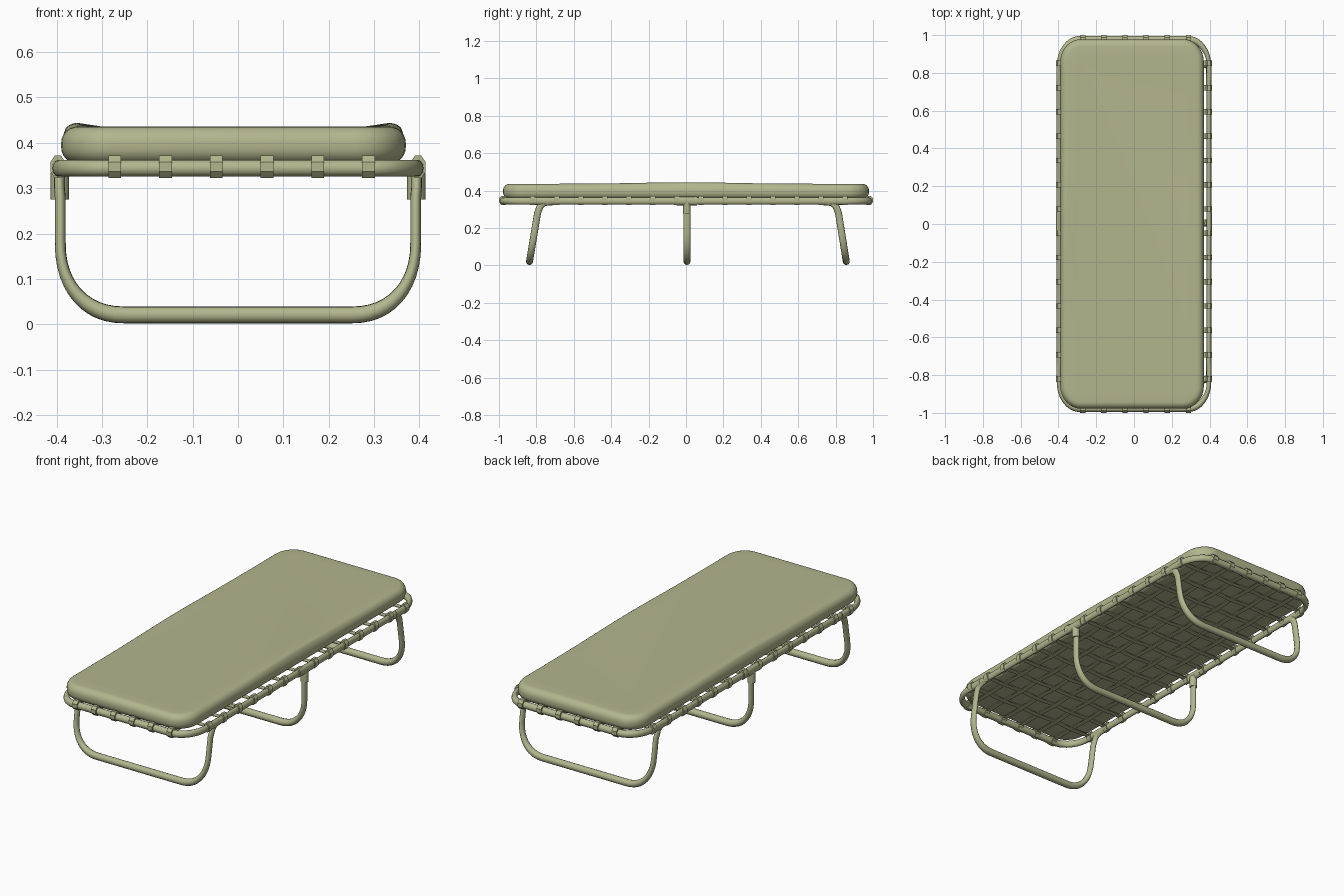
import bpy, bmesh, math

if "Cube" in bpy.data.objects:
    bpy.data.objects.remove(bpy.data.objects["Cube"])

SX = 0.65          # tubes are oval: narrower across the bed
RAIL_Z = 0.344
mat = bpy.data.materials.new("khaki")
mat.diffuse_color = (0.45, 0.47, 0.27, 1)
mat.use_nodes = True
mat.node_tree.nodes["Principled BSDF"].inputs["Base Color"].default_value = mat.diffuse_color


def finish(ob, angle=40):
    ob.data.materials.clear()
    ob.data.materials.append(mat)
    bpy.ops.object.select_all(action='DESELECT')
    ob.select_set(True)
    bpy.context.view_layer.objects.active = ob
    if ob.type == 'CURVE':
        bpy.ops.object.convert(target='MESH')
    bpy.ops.object.shade_smooth_by_angle(angle=math.radians(angle))


def tube(name, pts, r=0.0185, cyclic=False, sx=SX, res=4):
    cu = bpy.data.curves.new(name, 'CURVE')
    cu.dimensions = '3D'
    cu.bevel_depth = r
    cu.bevel_resolution = res
    cu.use_fill_caps = True
    sp = cu.splines.new('POLY')
    sp.points.add(len(pts) - 1)
    for p, (x, y, z) in zip(sp.points, pts):
        p.co = (x / sx, y, z, 1)
    sp.use_cyclic_u = cyclic
    ob = bpy.data.objects.new(name, cu)
    bpy.context.collection.objects.link(ob)
    ob.scale.x = sx
    finish(ob)
    return ob


def outline(hx, hy, rx, ry, n=10, side=1):
    """Rounded rectangle, anticlockwise, with extra points on the long sides."""
    pts = []
    for k, (sx, sy) in enumerate([(1, 1), (-1, 1), (-1, -1), (1, -1)]):
        for i in range(n + 1):
            a = math.pi / 2 * (k + i / n)
            pts.append((sx * (hx - rx) + rx * math.cos(a), sy * (hy - ry) + ry * math.sin(a)))
        if k % 2 == 1:
            y0 = sy * (hy - ry)
            pts += [(sx * hx, y0 - 2 * y0 * j / side) for j in range(1, side)]
    return pts


# Main frame rail
tube("frame_rail", [(x, y, RAIL_Z) for x, y in outline(0.397, 0.977, 0.11, 0.14)], cyclic=True)


# Mattress lofted from inset outlines, long edges slightly raised in the middle
def mattress():
    bm = bmesh.new()
    cx, hx, hy, z0, z1, r = -0.01, 0.38, 0.978, 0.354, 0.436, 0.036
    prof = [(0.09, z0)]
    for i in range(7):
        a = math.pi / 2 * i / 6
        prof.append((r * (1 - math.sin(a)), z0 + r * (1 - math.cos(a))))
    for i in range(7):
        a = math.pi / 2 * i / 6
        prof.append((r * (1 - math.cos(a)), z1 - r * (1 - math.sin(a))))
    prof += [(0.09, z1)]
    rings = []
    for d, z in prof:
        ring = []
        for x, y in outline(hx - d, hy - d, max(0.11 - d, 0.02), max(0.12 - d, 0.03), 8, 20):
            up = 0.008 * math.exp(-(y / 0.35) ** 2) if z > 0.425 and d < 0.08 else 0
            ring.append(bm.verts.new((cx + x, y, z + up)))
        rings.append(ring)
    for a, b in zip(rings, rings[1:]):
        for i in range(len(a)):
            j = (i + 1) % len(a)
            bm.faces.new((a[i], a[j], b[j], b[i]))
    bm.faces.new(rings[-1])
    bm.faces.new(rings[0][::-1])
    me = bpy.data.meshes.new("mattress")
    bm.to_mesh(me)
    bm.free()
    ob = bpy.data.objects.new("mattress", me)
    bpy.context.collection.objects.link(ob)
    finish(ob, 60)


mattress()


# U-shaped legs: mirrored half path from the floor up to the rail
def leg(name, y_bot, y_top, hook):
    def y_at(z):
        return y_bot + (y_top - y_bot) * (z - 0.02) / 0.28
    half = []
    for i in range(13):
        a = math.pi / 2 * i / 12
        x = 0.25 + 0.142 * math.sin(a) ** 0.9
        z = 0.0205 + 0.16 * (1 - math.cos(a) ** 0.9)
        half.append((x, y_at(z), z))
    half.append((0.392, y_at(0.28), 0.28))
    if hook:
        for dy, z in [(0.004, 0.30), (0.013, 0.32), (0.03, 0.333), (0.055, 0.339), (0.085, 0.34)]:
            half.append((0.394, y_top - hook * dy, z))
    else:
        half.append((0.392, y_top, 0.335))
    tube(name, [(-x, y, z) for x, y, z in reversed(half)] + half)


leg("front_leg", -0.837, -0.79, -1)
leg("middle_leg", 0.005, 0.005, 0)
leg("rear_leg", 0.857, 0.812, 1)

# Fittings joining the legs to the rail
for side, s in (("left", -1), ("right", 1)):
    tube(f"{side}_middle_sleeve", [(s * 0.398, -0.05, RAIL_Z), (s * 0.398, 0.06, RAIL_Z)], 0.023)
    tube(f"{side}_middle_socket", [(s * 0.393, 0.005, 0.275), (s * 0.393, 0.005, 0.335)], 0.02, sx=1)
    for end, y in (("front", -0.785), ("rear", 0.805)):
        tube(f"{side}_{end}_sleeve", [(s * 0.398, y - 0.04, RAIL_Z), (s * 0.398, y + 0.04, RAIL_Z)], 0.0205)


# Woven webbing straps and the clips that wrap them round the rail
XS = [-0.272 + 0.112 * i for i in range(6)]
YS = [-0.82 + 0.1285 * i for i in range(14)]
W, T = 0.014, 0.0015
strap_bm, clip_bm = bmesh.new(), bmesh.new()


def strap(pos, along, parity, limit, lengthwise):
    stations = [(-limit, 0.0)]
    stations += [(a, 0.003 * (-1) ** (i + parity)) for i, a in enumerate(along)]
    stations += [(limit, 0.0)]
    prev = None
    for a, dz in stations:
        ring = []
        for w, t in ((-W, -T), (W, -T), (W, T), (-W, T)):
            x, y = (pos + w, a) if lengthwise else (a, pos + w)
            ring.append(strap_bm.verts.new((x, y, 0.348 + dz + t)))
        if prev:
            for i in range(4):
                j = (i + 1) % 4
                strap_bm.faces.new((prev[i], prev[j], ring[j], ring[i]))
        else:
            strap_bm.faces.new(ring)
        prev = ring
    strap_bm.faces.new(prev)


def clip(pos, rail, lengthwise):
    rings = []
    for w in (-W, W):
        ring = []
        for i in range(8):
            a = math.pi / 4 * (i + 0.5)
            r = (0.025 if lengthwise else 0.018) * math.cos(a)
            x, y = (pos + w, rail + r) if lengthwise else (rail + r, pos + w)
            ring.append(clip_bm.verts.new((x, y, 0.347 + 0.027 * math.sin(a))))
        rings.append(ring)
        clip_bm.faces.new(ring)
    for i in range(8):
        j = (i + 1) % 8
        clip_bm.faces.new((rings[0][i], rings[0][j], rings[1][j], rings[1][i]))


for k, x in enumerate(XS):
    strap(x, YS, k, 0.975, True)
    for s in (-1, 1):
        clip(x, s * 0.977, True)
for k, y in enumerate(YS):
    strap(y, XS, k + 1, 0.396, False)
    for s in (-1, 1):
        clip(y, s * 0.397, False)

for name, bm in (("webbing_straps", strap_bm), ("strap_clips", clip_bm)):
    bmesh.ops.recalc_face_normals(bm, faces=bm.faces[:])
    me = bpy.data.meshes.new(name)
    bm.to_mesh(me)
    bm.free()
    ob = bpy.data.objects.new(name, me)
    bpy.context.collection.objects.link(ob)
    finish(ob, 30)
